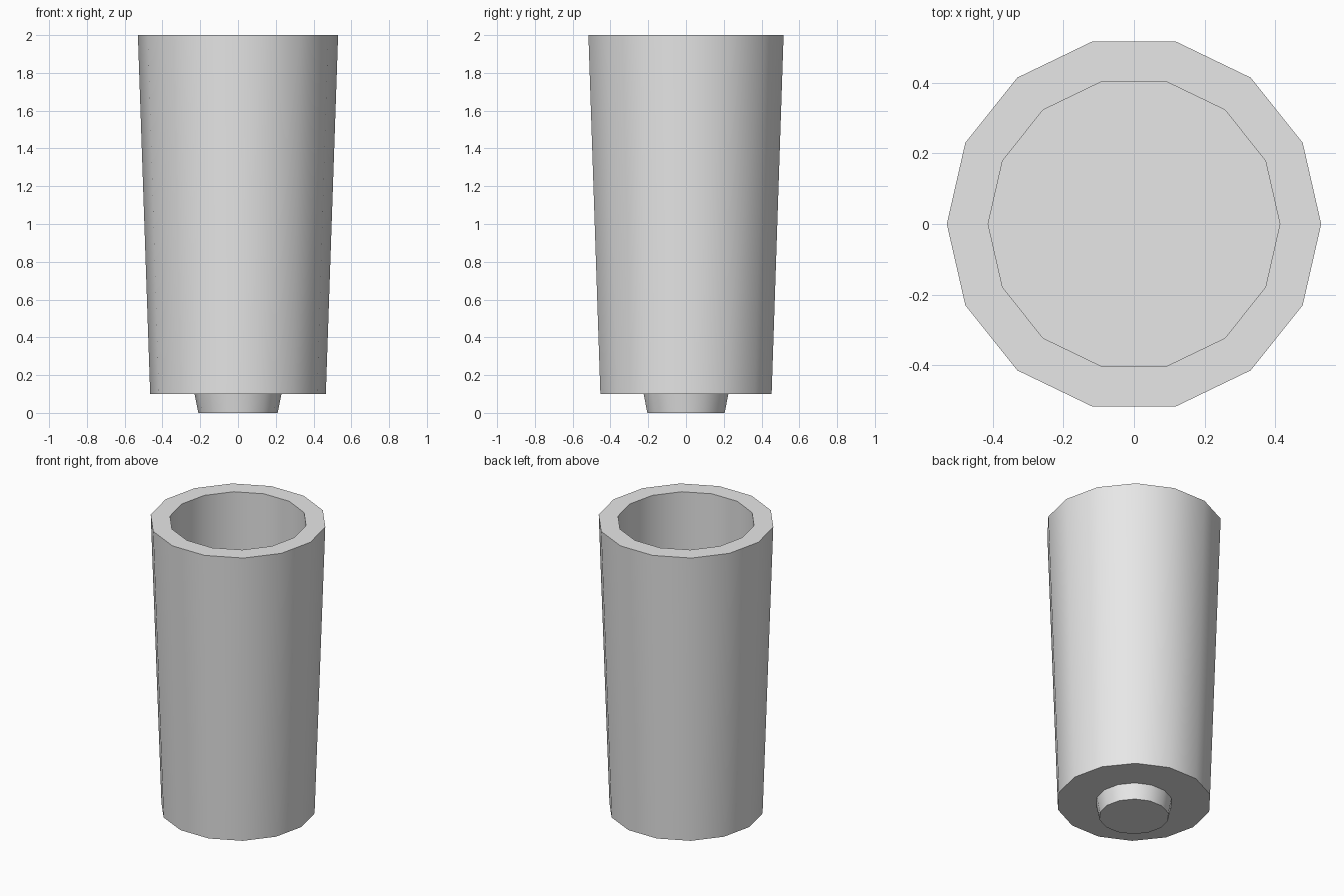
import bpy
import bmesh
from math import cos, sin, tau, radians

SIDES = 14

if "Cube" in bpy.data.objects:
    bpy.data.objects.remove(bpy.data.objects["Cube"])

grey = bpy.data.materials.new("light_grey")
grey.use_nodes = True
grey.diffuse_color = (0.8, 0.8, 0.8, 1)
grey.node_tree.nodes["Principled BSDF"].inputs["Base Color"].default_value = (0.8, 0.8, 0.8, 1)


def turned(name, profile):
    """Revolve (radius, height) points about z and cap both ends."""
    bm = bmesh.new()
    rings = [[bm.verts.new((r * cos(tau * i / SIDES), r * sin(tau * i / SIDES), z))
              for i in range(SIDES)] for r, z in profile]
    for low, high in zip(rings, rings[1:]):
        for i in range(SIDES):
            j = (i + 1) % SIDES
            bm.faces.new((low[i], low[j], high[j], high[i]))
    bm.faces.new(rings[0][::-1])
    bm.faces.new(rings[-1])
    bmesh.ops.recalc_face_normals(bm, faces=bm.faces)
    mesh = bpy.data.meshes.new(name)
    bm.to_mesh(mesh)
    bm.free()
    mesh.materials.append(grey)
    obj = bpy.data.objects.new(name, mesh)
    bpy.context.collection.objects.link(obj)
    bpy.ops.object.select_all(action="DESELECT")
    obj.select_set(True)
    bpy.context.view_layer.objects.active = obj
    bpy.ops.object.shade_smooth_by_angle(angle=radians(30))
    return obj


# Tapered cup: foot, underside, outer wall, rim, straight bore and inner floor
turned("tapered_cup", [(0.21, 0), (0.23, 0.1), (0.465, 0.1),
                       (0.53, 2), (0.413, 2), (0.413, 0.21)])
